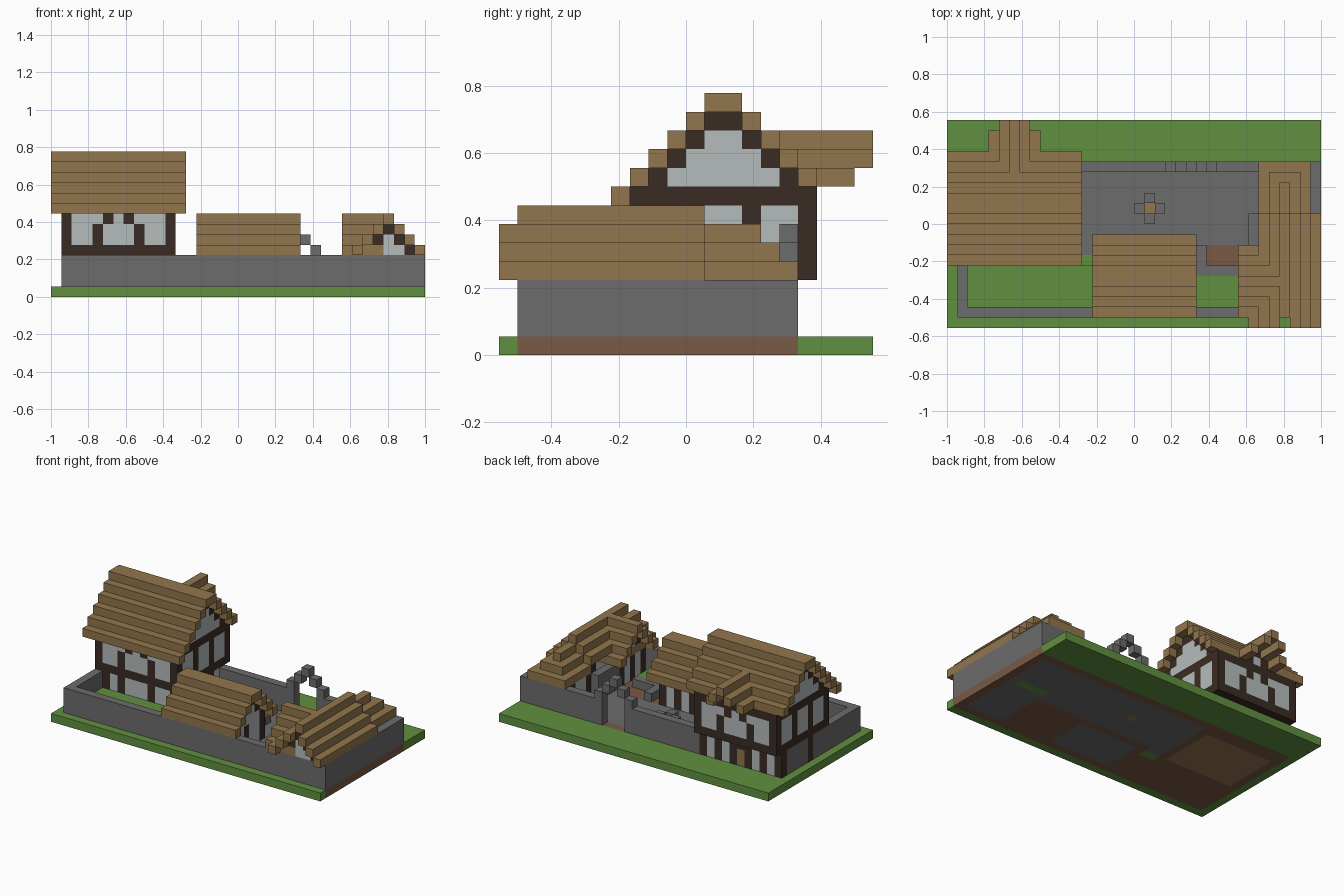
import bpy
import bmesh
from mathutils import Vector

cube = bpy.data.objects.get("Cube")
if cube:
    bpy.data.objects.remove(cube, do_unlink=True)

# Materials
COLOURS = {
    "grass": (0.12, 0.28, 0.052),
    "dirt": (0.19, 0.10, 0.06),
    "stone": (0.15, 0.15, 0.15),
    "wood": (0.29, 0.18, 0.075),
    "timber": (0.042, 0.025, 0.017),
    "plaster": (0.46, 0.50, 0.50),
}
MATERIALS = {}
for name, rgb in COLOURS.items():
    material = bpy.data.materials.new(name)
    material.use_nodes = True
    colour = (*rgb, 1)
    material.diffuse_color = colour
    material.node_tree.nodes["Principled BSDF"].inputs["Base Color"].default_value = colour
    MATERIALS[name] = material

UNIT = 1 / 18
ORIGIN = Vector((-18, -10, 0))
cells = {}


# Helpers working in whole blocks; every range is (start, end)
def fill(part, colour, x, y, z):
    for i in range(*x):
        for j in range(*y):
            for k in range(*z):
                if part:
                    cells[i, j, k] = (part, colour)
                else:
                    cells.pop((i, j, k), None)


def clear(x, y, z):
    fill(None, None, x, y, z)


def strip(part, colour, along, run, across, z):
    x, y = (run, across) if along == "x" else (across, run)
    fill(part, colour, x, y, z)


def roof(part, along, run, eaves, z):
    """Stepped roof with one block of rise per course."""
    low, high = eaves
    while high - low > 2:
        strip(part, "wood", along, run, (low, low + 1), (z, z + 1))
        strip(part, "wood", along, run, (high - 1, high), (z, z + 1))
        low, high, z = low + 1, high - 1, z + 1
    strip(part, "wood", along, run, (low, high), (z, z + 1))


def gable(part, along, plane, eaves, z):
    """Stepped timber gable with a plaster field, closing a roof along an axis."""
    low, high = eaves[0] + 1, eaves[1] - 1
    run = (plane, plane + 1)
    while low < high:
        strip(part, "timber", along, run, (low, high), (z, z + 1))
        strip(part, "plaster", along, run, (low + 1, high - 1), (z, z + 1))
        low, high, z = low + 1, high - 1, z + 1


def framed_wall(part, along, plane, run, z, posts):
    across = (plane, plane + 1)
    strip(part, "plaster", along, run, across, z)
    for post in posts:
        strip(part, "timber", along, (post, post + 1), across, z)


# Ground: grass border, dirt footing and paved floors
fill("ground", "grass", (0, 36), (0, 20), (0, 1))
fill("ground", "dirt", (1, 36), (1, 16), (0, 1))
fill("ground", "stone", (12, 30), (8, 15), (0, 1))
fill("ground", "stone", (12, 14), (7, 8), (0, 1))
fill("ground", "grass", (12, 14), (6, 7), (0, 1))
fill("ground", "stone", (15, 23), (2, 7), (0, 1))
fill("ground", "stone", (30, 35), (2, 15), (0, 1))
fill("ground", "grass", (30, 34), (9, 10), (0, 1))
fill("ground", "wood", (2, 11), (7, 14), (0, 1))

# Raised lawns and their paved edge
fill("lawn", "grass", (2, 14), (2, 6), (1, 2))
fill("lawn", "grass", (2, 12), (6, 7), (1, 2))
fill("lawn", "grass", (24, 28), (2, 5), (1, 2))
fill("paved_edge", "stone", (24, 28), (5, 6), (1, 2))
fill("paved_edge", "stone", (24, 25), (6, 8), (1, 2))

# Enclosing stone wall
for y in (1, 15):
    fill("stone_wall", "stone", (1, 36), (y, y + 1), (1, 4))
for x in (1, 35):
    fill("stone_wall", "stone", (x, x + 1), (1, 16), (1, 4))

# Stepped gate arch in the back wall
for step in range(-2, 3):
    fill("gate_arch", "stone", (23 + step, 24 + step), (15, 16), (1, 7 - abs(step)))
clear((22, 25), (15, 16), (1, 5))
clear((23, 24), (15, 16), (5, 6))

# Well in the courtyard
fill("well", "stone", (18, 21), (11, 12), (1, 2))
fill("well", "stone", (19, 20), (10, 13), (1, 2))
clear((19, 20), (11, 12), (1, 2))
fill("well_base", "wood", (19, 20), (11, 12), (0, 1))

# House: lower storey with back door
side_posts = (7, 10, 13)
framed_wall("house_lower", "x", 7, (2, 12), (1, 4), (2, 4, 8, 11))
framed_wall("house_lower", "y", 11, (7, 16), (1, 4), side_posts + (15,))
framed_wall("house_lower", "x", 15, (1, 12), (1, 4), (1, 3, 5, 7, 9, 11))
fill("house_door", "wood", (6, 7), (15, 16), (1, 3))
fill("house_lower", "timber", (6, 7), (15, 16), (3, 4))
fill("house_lower", "timber", (1, 2), (10, 11), (1, 4))

# House: upper storey overhanging the back, with braced front and back
for floor in (4, 8):
    fill("house_beams", "timber", (1, 12), (7, 17), (floor, floor + 1))
for x in (1, 11):
    framed_wall("house_upper", "y", x, (7, 17), (5, 8), side_posts + (16,))
for y in (7, 16):
    framed_wall("house_upper", "x", y, (1, 12), (5, 8), (1, 11))
    for brace, head in ((4, 5), (8, 7)):
        fill("house_upper", "timber", (brace, brace + 1), (y, y + 1), (5, 7))
        fill("house_upper", "timber", (head, head + 1), (y, y + 1), (7, 8))

# House: gables, roof and rear dormer
house_eaves = (6, 18)
for x in (1, 11):
    gable("house_gable", "x", x, house_eaves, 8)
    fill("house_beams", "timber", (x, x + 1), (7, 17), (8, 9))
roof("house_roof", "x", (0, 13), house_eaves, 8)
clear((0, 13), (17, 18), (8, 9))
dormer_eaves = (4, 9)
gable("dormer_gable", "y", 16, dormer_eaves, 9)
roof("dormer_roof", "y", (14, 20), dormer_eaves, 9)
clear((4, 9), (19, 20), (9, 10))

# Middle shed
middle_eaves = (1, 9)
framed_wall("middle_shed", "x", 7, (15, 23), (1, 4), (15, 18, 20, 22))
for x in (15, 22):
    framed_wall("middle_shed", "y", x, (2, 8), (1, 4), (2, 4, 7))
    gable("middle_gable", "x", x, middle_eaves, 4)
roof("middle_roof", "x", (14, 24), middle_eaves, 4)

# Corner shed: walls and gables
corner_eaves, wing_eaves = (29, 36), (1, 8)
framed_wall("corner_shed", "y", 29, (2, 7), (1, 4), (2, 4, 6))
framed_wall("corner_shed", "y", 30, (11, 15), (1, 4), (11, 14))
fill("corner_shed_wall", "stone", (29, 30), (7, 11), (1, 4))
for y in (1, 10):
    gable("corner_gable", "y", y, corner_eaves, 4)
gable("wing_gable", "x", 29, wing_eaves, 4)

# Corner shed: main roof, side wing and low hipped end
roof("corner_roof", "y", (0, 11), corner_eaves, 4)
clear((32, 33), (0, 1), (7, 8))
clear((29, 30), (8, 11), (4, 5))
roof("wing_roof", "x", (28, 32), wing_eaves, 4)
for k in range(3):
    fill("hipped_roof", "wood", (30 + k, 35 - k), (11, 16 - k), (4 + k, 5 + k))


# Turn each part into one clean mesh of its exposed faces
def build(part, blocks):
    colours = sorted({colour for _, colour in blocks})
    bm = bmesh.new()
    for cell, colour in blocks:
        centre = Vector(cell) + Vector((0.5, 0.5, 0.5))
        for axis in range(3):
            for sign in (-1, 1):
                normal = Vector((0, 0, 0))
                normal[axis] = sign
                neighbour = tuple(int(a + b) for a, b in zip(cell, normal))
                if neighbour in cells:
                    continue
                u = Vector((0, 0, 0))
                u[(axis + 1) % 3] = 0.5
                v = normal.cross(u)
                middle = centre + normal / 2
                corners = (middle - u - v, middle + u - v, middle + u + v, middle - u + v)
                face = bm.faces.new([bm.verts.new((c + ORIGIN) * UNIT) for c in corners])
                face.material_index = colours.index(colour)
    bmesh.ops.remove_doubles(bm, verts=bm.verts, dist=UNIT / 100)
    bmesh.ops.dissolve_limit(bm, angle_limit=0.01, verts=bm.verts, edges=bm.edges,
                             delimit={"MATERIAL"})
    mesh = bpy.data.meshes.new(part)
    bm.to_mesh(mesh)
    bm.free()
    for colour in colours:
        mesh.materials.append(MATERIALS[colour])
    bpy.context.collection.objects.link(bpy.data.objects.new(part, mesh))


parts = {}
for cell, (part, colour) in cells.items():
    parts.setdefault(part, []).append((cell, colour))
for part, blocks in parts.items():
    build(part, blocks)
